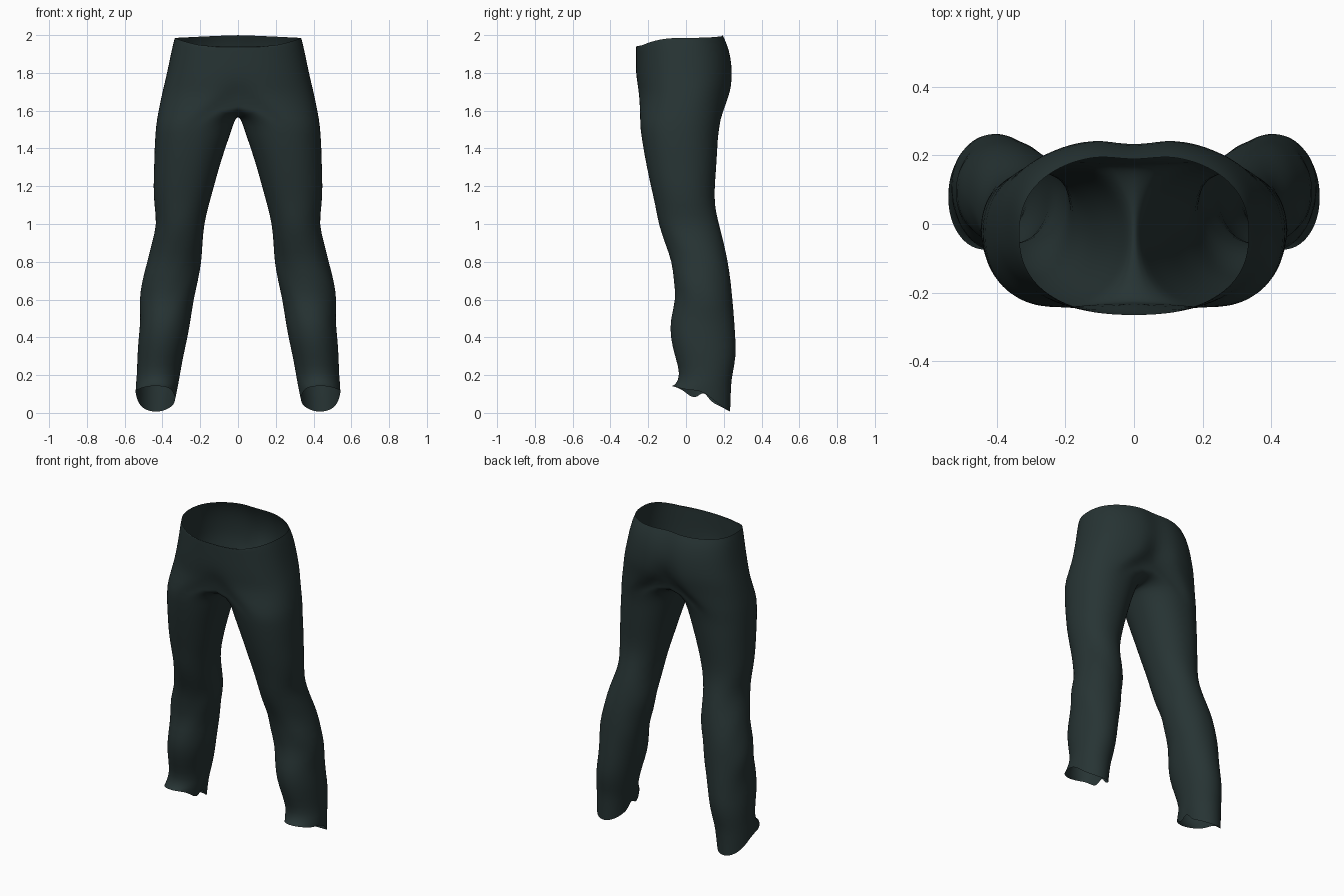
import bpy, bmesh, math

cube = bpy.data.objects.get("Cube")
if cube:
    bpy.data.objects.remove(cube, do_unlink=True)

N = 48            # points round one leg
HALF = N // 2     # points from front centre to back centre

cloth = bpy.data.materials.new("dark_green_grey_cloth")
cloth.use_nodes = True
colour = (0.02, 0.034, 0.034, 1)
cloth.diffuse_color = colour
cloth.node_tree.nodes["Principled BSDF"].inputs["Base Color"].default_value = colour

# Hip sections: height, outer x, front y, back y
HIPS = [(2.0, .335, -.265, .205), (1.95, .345, -.266, .228), (1.88, .36, -.266, .247),
        (1.8, .376, -.266, .254), (1.73, .393, -.262, .252), (1.67, .407, -.257, .238)]

# Leg sections: height, inner x, outer x, front y, back y
LEGS = [(1.55, .018, .431, -.247, .185), (1.48, .04, .437, -.238, .17),
        (1.4, .068, .442, -.226, .166), (1.3, .1, .444, -.207, .16),
        (1.2, .127, .448, -.186, .152), (1.1, .155, .444, -.162, .15),
        (1.0, .18, .428, -.146, .174), (.9, .188, .456, -.112, .2),
        (.8, .193, .48, -.073, .222), (.7, .212, .508, -.065, .236),
        (.6, .235, .523, -.052, .246), (.5, .25, .515, -.083, .255),
        (.4, .267, .526, -.084, .261), (.3, .29, .533, -.058, .266),
        (.2, .308, .535, -.028, .245), (.15, .316, .541, -.055, .238)]


def power(v, n):
    return math.copysign(abs(v) ** (2 / n), v)


def angle(i):
    return 2 * math.pi * i / N - math.pi / 2


def bump(v, centre, width):
    return math.exp(-((v - centre) / width) ** 2)


def hip_point(i, z, xo, yf, yb):
    c, s = math.cos(angle(i)), math.sin(angle(i))
    x = 0 if i in (0, HALF) else xo * power(c, 2.3)
    y = (yf + yb) / 2 + (yb - yf) / 2 * power(s, 2.4)
    if z > 1.99:                       # waistband dips at the front
        z -= .065 * max(0, -s) ** 2 + .015 * max(0, c)
    if s > 0:                          # seat cleft
        y -= (.018 + .05 * bump(z, 1.67, .08)) * bump(x, 0, .07)
    elif z < 1.75:                     # hollow at the front of the fork
        y += .05 * bump(z, 1.62, .08) * bump(x, 0, .07)
    return x, y, z


def leg_point(i, z, xi, xo, yf, yb):
    t = angle(i)
    c, s = math.cos(t), math.sin(t)
    n = 2.05 + .3 * max(0, z - 1)
    x = (xi + xo) / 2 + (xo - xi) / 2 * power(c, n)
    y = (yf + yb) / 2 + (yb - yf) / 2 * power(s, n)
    # soft slanting folds round the knee and shin
    fold = .006 * bump(z, .7, .3) * math.sin(23 * z + 3 * t) * abs(c * s) * 2
    return x + fold * c, y + fold * s, z


def hem_point(i):
    x, y, _ = leg_point(i, .1, .328, .542, -.075, .234)
    c = math.cos(angle(i))
    z = .142 - .135 * ((y + .075) / .309) ** 1.2
    z += .03 * max(0, c) * bump(y, .09, .08)          # raised outer edge
    if c < 0:                                         # small slit on the inner edge
        z += .035 * bump(y, .095, .025) - .02 * bump(y, .03, .04)
    return x, y, max(z, .004)


bm = bmesh.new()
hips = [[bm.verts.new(hip_point(i, *row)) for i in range(HALF + 1)] for row in HIPS]
legs = [[bm.verts.new(leg_point(i, *row)) for i in range(N)] for row in LEGS]
legs.append([bm.verts.new(hem_point(i)) for i in range(N)])

# Crotch seam joins the two ends of the lowest hip section under the body
front, back = hips[-1][0].co, hips[-1][-1].co
seam = []
for k in range(1, HALF):
    u = k / HALF
    y = back.y + (front.y - back.y) * (1 - math.cos(math.pi * u)) / 2
    seam.append(bm.verts.new((0, y, front.z - .097 * math.sin(math.pi * u) ** .8)))
fork = hips[-1] + seam

for a, b in zip(hips, hips[1:]):
    for i in range(HALF):
        bm.faces.new((a[i], b[i], b[i + 1], a[i + 1]))
for a, b in zip([fork] + legs, legs):
    for i in range(N):
        j = (i + 1) % N
        bm.faces.new((a[i], b[i], b[j], a[j]))
bmesh.ops.recalc_face_normals(bm, faces=bm.faces)
outer = max(bm.faces, key=lambda f: f.calc_center_median().x)
if outer.normal.x < 0:
    bmesh.ops.reverse_faces(bm, faces=bm.faces)

mesh = bpy.data.meshes.new("trousers")
bm.to_mesh(mesh)
bm.free()
mesh.materials.append(cloth)
for face in mesh.polygons:
    face.use_smooth = True
trousers = bpy.data.objects.new("trousers", mesh)
bpy.context.collection.objects.link(trousers)

mirror = trousers.modifiers.new("other_leg", 'MIRROR')
mirror.use_clip = True
mirror.merge_threshold = .002
smooth = trousers.modifiers.new("soft_cloth", 'SUBSURF')
smooth.levels = smooth.render_levels = 1
